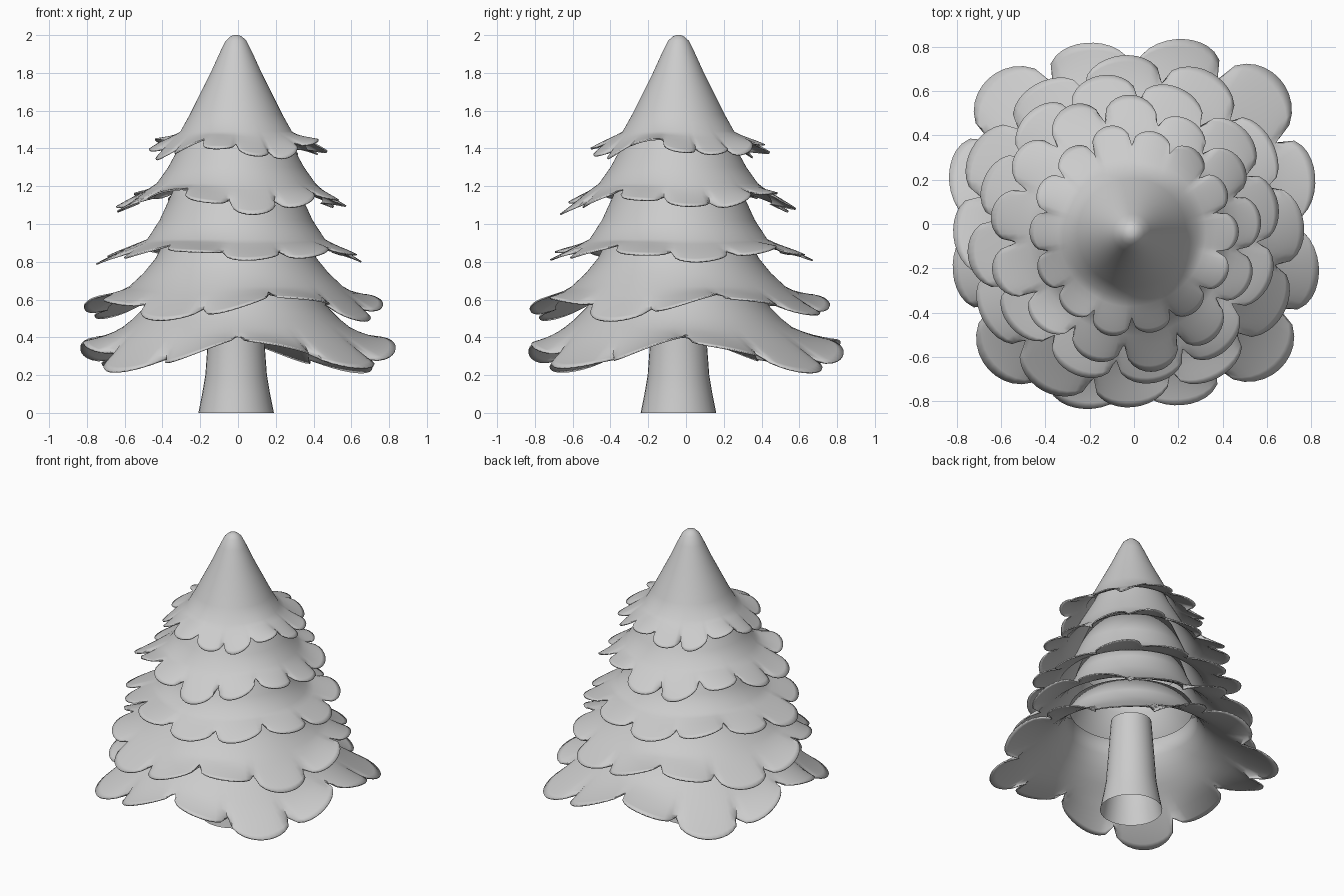
import bpy, bmesh, math, random

if "Cube" in bpy.data.objects:
    bpy.data.objects.remove(bpy.data.objects["Cube"])

random.seed(4)
CX, CY = -0.01, -0.04          # trunk axis
PER_LOBE = 12                  # segments across one scallop


def finish(name, bm):
    bmesh.ops.recalc_face_normals(bm, faces=bm.faces)
    me = bpy.data.meshes.new(name)
    bm.to_mesh(me)
    bm.free()
    ob = bpy.data.objects.new(name, me)
    bpy.context.collection.objects.link(ob)
    bpy.context.view_layer.objects.active = ob
    ob.select_set(True)
    bpy.ops.object.shade_smooth_by_angle(angle=math.radians(50))
    ob.select_set(False)
    return ob


def bridge(bm, rings):
    n = len(rings[0])
    for a, b in zip(rings, rings[1:]):
        for i in range(n):
            j = (i + 1) % n
            bm.faces.new((a[i], a[j], b[j], b[i]))


def tier(name, profile, hem, lobes, phase, valley, tip, hem_z, wave, wave_phase, corner, jitter):
    """Cone skirt from a (radius, z) profile, flaring to a four-fold wavy, scalloped hem."""
    bm = bmesh.new()
    n = lobes * PER_LOBE
    lobe_r = [random.uniform(-jitter, jitter) for _ in range(lobes)]
    lobe_z = [random.uniform(-0.02, 0.02) for _ in range(lobes)]
    step = 2 * math.pi / lobes
    angles = [math.radians(phase) + (i / PER_LOBE - 0.5) * step for i in range(n)]
    rings = []
    # smooth cone body
    for r, z in profile:
        rings.append([bm.verts.new((CX + r * math.cos(a), CY + r * math.sin(a), z))
                      for a in angles])
    # flared lip with rounded lobes that only part near the edge
    r0, z0 = profile[-1]
    for s in (0.25, 0.5, 0.75, 0.9, 1.0):
        ring = []
        for i, a in enumerate(angles):
            lobe = i // PER_LOBE
            t = (i % PER_LOBE) / PER_LOBE * 2 - 1
            bump = math.sqrt(max(0, 1 - t * t))
            diag = math.cos(4 * (a - math.radians(wave_phase)))
            soft_bump = 0.7 + (bump - 0.7) * s * s
            big_r = valley + (tip - valley + lobe_r[lobe]) * soft_bump - corner * diag
            r = r0 + (big_r - r0) * s
            z = z0 + (hem_z - z0) * (1 - (1 - s) ** 1.5)
            z += s * wave * diag
            z += s * s * bump * (lobe_z[lobe] + 0.015 * t)
            z -= 0.03 * s ** 4 * bump
            x = CX + (hem[0] - CX) * s + r * math.cos(a)
            y = CY + (hem[1] - CY) * s + r * math.sin(a)
            ring.append(bm.verts.new((x, y, z)))
        rings.append(ring)
    bridge(bm, rings)
    if profile[0][0] < 0.02:
        bm.faces.new(rings[0])
    ob = finish(name, bm)
    mod = ob.modifiers.new("thickness", 'SOLIDIFY')
    mod.thickness = 0.008
    mod.offset = -1
    return ob


# trunk, open at both ends
bm = bmesh.new()
rings = []
for r, z in [(0.2, 0), (0.18, 0.1), (0.163, 0.2), (0.152, 0.35), (0.13, 0.65)]:
    rings.append([bm.verts.new((CX + r * math.cos(i * math.pi / 16),
                                CY + r * math.sin(i * math.pi / 16), z)) for i in range(32)])
bridge(bm, rings)
finish("trunk", bm)

# foliage tiers, bottom to top
tier("foliage_bottom", [(0.40, 0.74), (0.435, 0.64), (0.485, 0.56), (0.55, 0.495), (0.60, 0.455)],
     (0, 0), 12, 15, 0.72, 0.88, 0.335, 0.075, 3, 0.05, 0.0)
tier("foliage_lower", [(0.33, 1.05), (0.37, 0.93), (0.425, 0.82), (0.49, 0.74), (0.565, 0.67)],
     (-0.03, -0.03), 12, 2, 0.67, 0.79, 0.585, 0.05, 21, 0.015, 0.015)
tier("foliage_middle", [(0.27, 1.33), (0.35, 1.14), (0.405, 1.02), (0.47, 0.92)],
     (-0.03, -0.03), 12, 10, 0.58, 0.70, 0.865, 0.025, 55, 0.01, 0.02)
tier("foliage_upper", [(0.21, 1.6), (0.25, 1.5), (0.30, 1.41), (0.36, 1.3), (0.42, 1.215)],
     (-0.03, -0.04), 13, 5, 0.49, 0.61, 1.145, 0.04, 57, 0.01, 0.02)
tier("foliage_top", [(0.012, 2.0), (0.03, 1.993), (0.055, 1.97), (0.085, 1.91), (0.135, 1.8),
                     (0.19, 1.69), (0.245, 1.58), (0.295, 1.49)],
     (-0.01, -0.035), 14, 0, 0.39, 0.475, 1.42, 0.035, -20, 0.0, 0.015)
